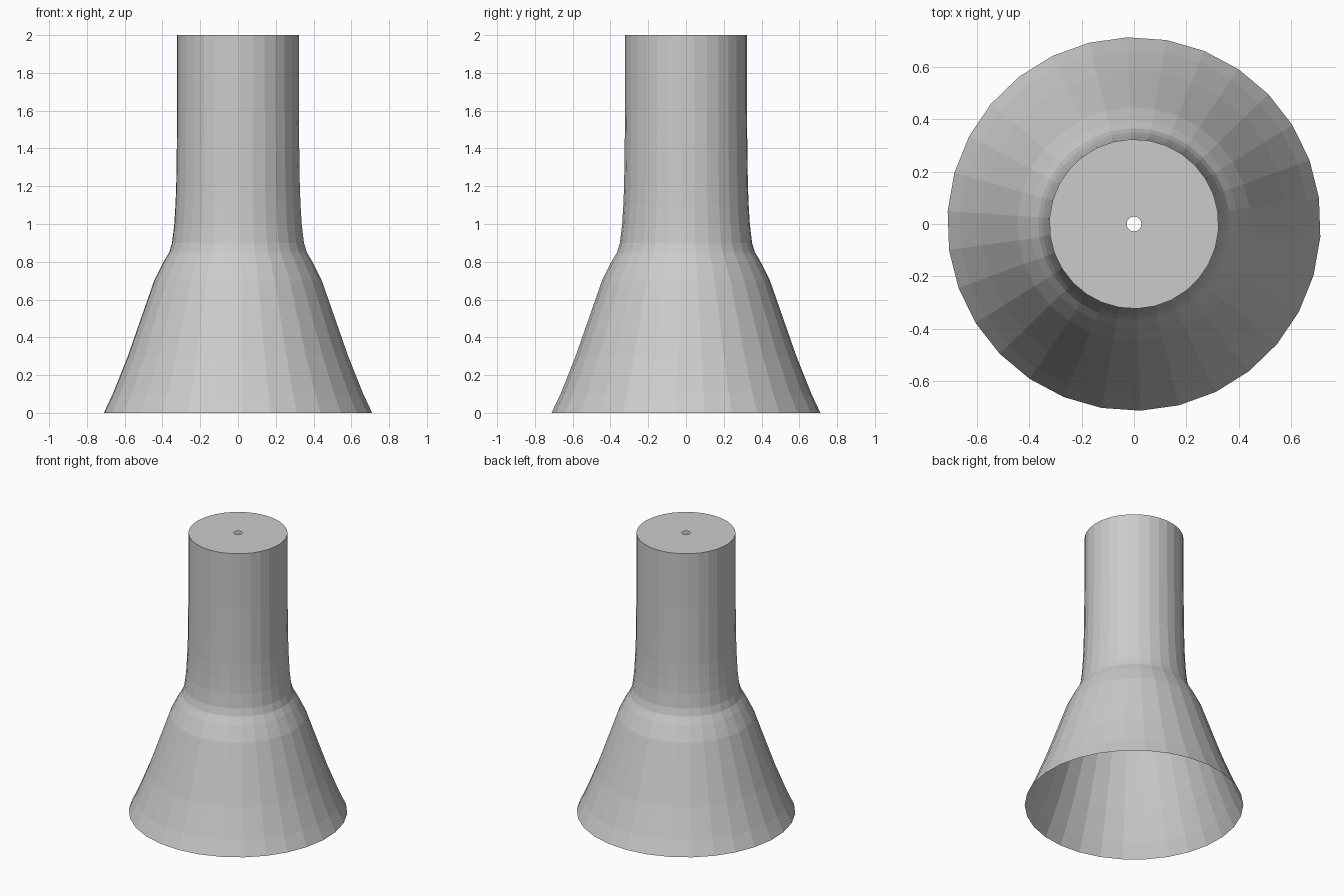
import bpy
import bmesh
from math import cos, sin, radians

cube = bpy.data.objects.get("Cube")
if cube:
    bpy.data.objects.remove(cube, do_unlink=True)

SIDES = 30

# Plain grey material
grey = bpy.data.materials.new("light grey")
grey.use_nodes = True
colour = (0.6, 0.6, 0.6, 1)
grey.diffuse_color = colour
grey.node_tree.nodes["Principled BSDF"].inputs["Base Color"].default_value = colour

# Radius and height, from the open flared rim up to the pinhole in the flat cap
profile = [
    (0.712, 0), (0.665, 0.1), (0.625, 0.2), (0.585, 0.3), (0.55, 0.4),
    (0.515, 0.5), (0.48, 0.6), (0.445, 0.7), (0.395, 0.8), (0.365, 0.85),
    (0.35, 0.9), (0.338, 1.0), (0.332, 1.1), (0.328, 1.2), (0.325, 1.4),
    (0.323, 1.6), (0.323, 2), (0.028, 2),
]


def ring(bm, radius, z):
    angles = [radians(8 + 360 * i / SIDES) for i in range(SIDES)]
    return [bm.verts.new((radius * cos(a), radius * sin(a), z)) for a in angles]


# Flared bell, neck and pierced cap as one thin shell
bm = bmesh.new()
rings = [ring(bm, r, z) for r, z in profile]
for low, high in zip(rings, rings[1:]):
    for i in range(SIDES):
        j = (i + 1) % SIDES
        bm.faces.new((low[i], low[j], high[j], high[i]))

mesh = bpy.data.meshes.new("flared_tube")
bm.to_mesh(mesh)
bm.free()
mesh.materials.append(grey)
tube = bpy.data.objects.new("flared_tube", mesh)
bpy.context.collection.objects.link(tube)
